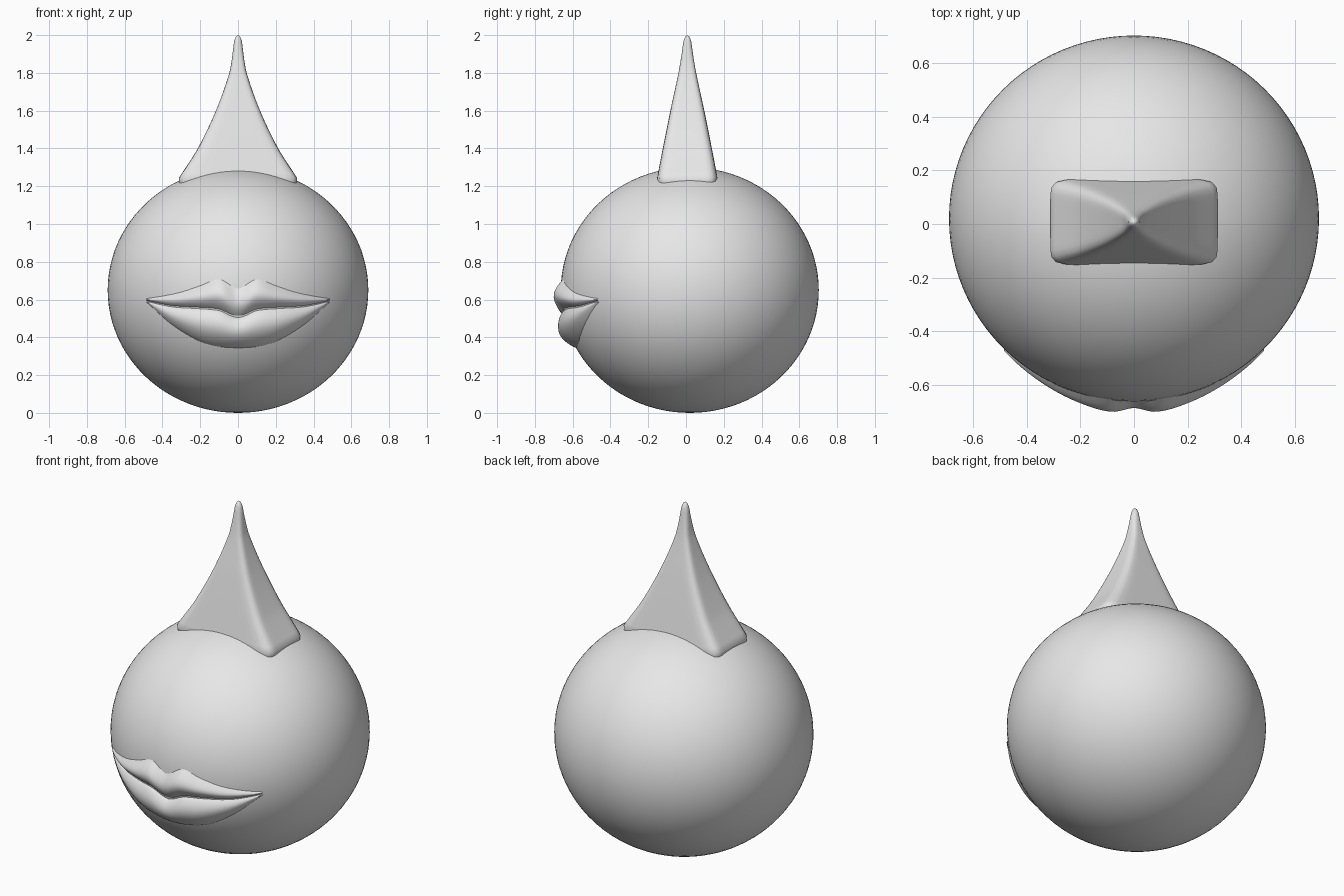
import bpy
import bmesh
from math import sin, cos, pi, sqrt

cube = bpy.data.objects.get("Cube")
if cube:
    bpy.data.objects.remove(cube, do_unlink=True)

grey = bpy.data.materials.new("plain grey")
grey.use_nodes = True
COLOR = (0.8, 0.8, 0.8, 1)
grey.diffuse_color = COLOR
grey.node_tree.nodes["Principled BSDF"].inputs["Base Color"].default_value = COLOR

# Body ellipsoid: half sizes and centre
RX, RY, RZ = 0.69, 0.683, 0.65
CY, CZ = 0.02, 0.65


def finish(bm, name):
    bmesh.ops.recalc_face_normals(bm, faces=bm.faces)
    for f in bm.faces:
        f.smooth = True
    mesh = bpy.data.meshes.new(name)
    bm.to_mesh(mesh)
    bm.free()
    mesh.materials.append(grey)
    obj = bpy.data.objects.new(name, mesh)
    bpy.context.collection.objects.link(obj)
    return obj


def curve(points, x):
    """Smooth curve through (x, value) points."""
    for i in range(len(points) - 1):
        (x0, a), (x1, b) = points[i], points[i + 1]
        if x <= x1 or i == len(points) - 2:
            break
    before = points[i - 1] if i else (2 * x0 - x1, b)
    after = points[i + 2] if i + 2 < len(points) else (2 * x1 - x0, 2 * b - a)
    h = x1 - x0
    m0 = (b - before[1]) / (x1 - before[0]) * h
    m1 = (after[1] - a) / (after[0] - x0) * h
    t = min(max((x - x0) / h, 0), 1)
    return ((2 * t**3 - 3 * t**2 + 1) * a + (t**3 - 2 * t**2 + t) * m0
            + (3 * t**2 - 2 * t**3) * b + (t**3 - t**2) * m1)


def skin(bm, rows, closed):
    """Join rows of vertices with quads."""
    for a, b in zip(rows, rows[1:]):
        n = len(a)
        for i in range(n if closed else n - 1):
            j = (i + 1) % n
            bm.faces.new((a[i], a[j], b[j], b[i]))


# Round body
bm = bmesh.new()
bmesh.ops.create_uvsphere(bm, u_segments=96, v_segments=48, radius=1)
bmesh.ops.scale(bm, vec=(RX, RY, RZ), verts=bm.verts)
bmesh.ops.translate(bm, vec=(0, CY, CZ), verts=bm.verts)
finish(bm, "body")

# Four-sided pointed spike, rounding toward the tip: (height, half width, half depth)
profile = [(1.12, 0.28, 0.14), (1.22, 0.312, 0.157), (1.245, 0.312, 0.16),
           (1.27, 0.296, 0.155), (1.4, 0.213, 0.13), (1.6, 0.117, 0.09),
           (1.8, 0.046, 0.047), (1.9, 0.029, 0.03), (1.97, 0.02, 0.02),
           (1.992, 0.011, 0.011)]
widths = [(z, w) for z, w, d in profile]
depths = [(z, d) for z, w, d in profile]
heights = sorted({p[0] for p in profile} | {1.3 + 0.04 * i for i in range(17)})
SIDES = 64
bm = bmesh.new()
rows = []
for z in heights:
    w, d = curve(widths, z), curve(depths, z)
    n = 2 + 8 * min(1, max(0, (1.95 - z) / 0.6))
    row = []
    for i in range(SIDES):
        c, s = cos(2 * pi * i / SIDES), sin(2 * pi * i / SIDES)
        r = (abs(c)**n + abs(s)**n) ** (-1 / n)
        row.append(bm.verts.new((w * r * c, 0.007 + d * r * s, z)))
    rows.append(row)
skin(bm, rows, True)
tip = bm.verts.new((0, 0.007, 2))
for i in range(SIDES):
    bm.faces.new((rows[-1][i], rows[-1][(i + 1) % SIDES], tip))
bm.faces.new(rows[0])
finish(bm, "spike")

# Lip outlines and fullness, from the middle to one corner
HALF = 0.485
upper_edge = [(0, 0.67), (0.1, 0.715), (0.2, 0.68), (0.32, 0.64), (HALF, 0.607)]
mouth_line = [(0, 0.508), (0.1, 0.545), (0.2, 0.555), (0.35, 0.565), (HALF, 0.593)]
lower_edge = [(0, 0.342), (0.1, 0.348), (0.2, 0.375), (0.35, 0.465), (HALF, 0.585)]
upper_full = [(0, 0.027), (0.08, 0.043), (0.2, 0.036), (0.4, 0.018), (HALF, 0.01)]
lower_full = [(0, 0.052), (0.2, 0.046), (0.35, 0.028), (HALF, 0.004)]


def lip(name, top, bottom, full, bulge):
    bm = bmesh.new()
    cols = []
    for i in range(81):
        x = HALF * (i / 40 - 1)
        a = abs(x)
        col = []
        for k in range(21):
            v = k / 20
            z = curve(top, a) * (1 - v) + curve(bottom, a) * v
            y = CY - RY * sqrt(1 - (x / RX)**2 - ((z - CZ) / RZ)**2)
            amount = curve(full, a)
            col.append(bm.verts.new((x, y - amount * bulge(v) + 0.006 * (1 - sin(pi * v)), z)))
        cols.append(col)
    skin(bm, cols, False)
    obj = finish(bm, name)
    return obj


# Upper lip fades in from above and rolls under; lower lip is full and round
lip("upper_lip", upper_edge, mouth_line, upper_full,
    lambda v: max(0, sin(pi * v**1.2)) ** 0.9)
lip("lower_lip", mouth_line, lower_edge, lower_full,
    lambda v: max(0, sin(pi * v**1.1)) ** 0.65)
